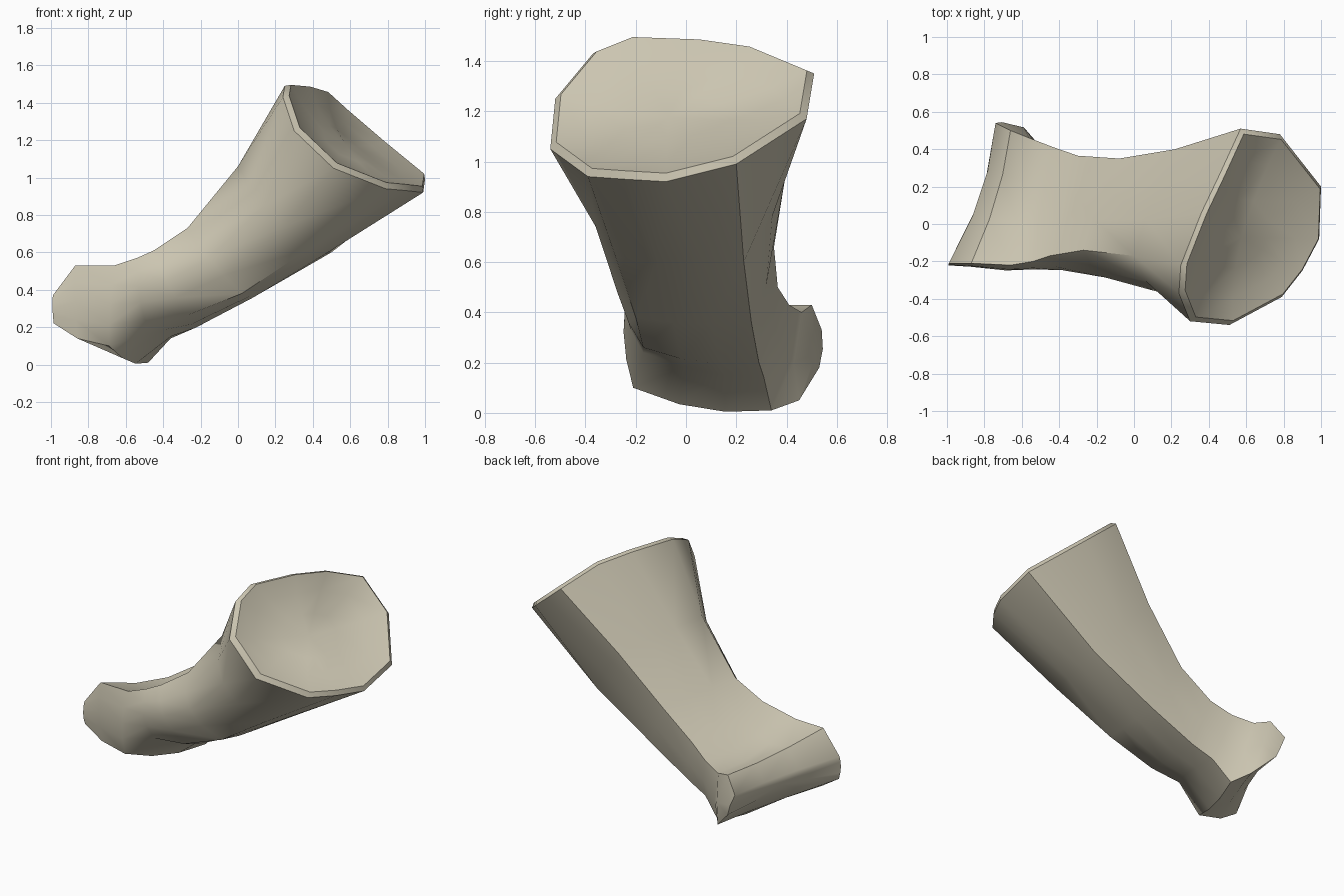
import bpy
import bmesh
from mathutils import Vector

cube = bpy.data.objects.get("Cube")
if cube:
    bpy.data.objects.remove(cube, do_unlink=True)

ivory = bpy.data.materials.new("warm ivory")
ivory.use_nodes = True
ivory.diffuse_color = (0.60, 0.56, 0.44, 1)
ivory.node_tree.nodes["Principled BSDF"].inputs["Base Color"].default_value = ivory.diffuse_color

# Segments on the upper, back, lower and front side of every cross-section
SEGMENTS = (3, 2, 3, 4)
PIVOT = Vector((-0.6, 0.15, 0.27))


def section(corners, bulges, knuckle=False):
    """Closed four-sided ring whose sides bow out (or in) by the given amounts."""
    corners = [Vector(c) for c in corners]
    centre = sum(corners, Vector()) / len(corners)
    ring = []
    for side, count in enumerate(SEGMENTS):
        a, b = corners[side], corners[(side + 1) % len(corners)]
        middle = (a + b) / 2
        hub = centre.copy()
        if knuckle and side in (0, 2):
            hub = Vector((PIVOT.x, middle.y, PIVOT.z))
        outward = (middle - hub).normalized()
        for i in range(count):
            t = i / count
            ring.append(a.lerp(b, t) + outward * bulges[side] * 4 * t * (1 - t))
    return ring


def mean(points):
    return sum(points, Vector()) / len(points)


def scaled(ring, factor, push):
    """Copy of a ring shrunk to its centre and moved along its normal."""
    normal = Vector((0.62, 0, 0.78)).normalized()
    return [mean(ring).lerp(p, factor) + normal * push for p in ring]


def add_cap(bm, ring, tip):
    """Fan of triangles closing a ring."""
    hub = bm.verts.new(tip)
    for i, v in enumerate(ring):
        bm.faces.new((v, ring[(i + 1) % len(ring)], hub))


# Flared upper rim
rim = [Vector(p) for p in (
    (.25, -.22, 1.49), (.36, .06, 1.48), (.46, .27, 1.45),
    (.57, .51, 1.35), (.78, .48, 1.17),
    (1, .2, .99), (.99, -.08, .92), (.9, -.25, .93),
    (.79, -.39, .94), (.51, -.54, 1.05), (.3, -.52, 1.25), (.24, -.37, 1.43))]

# Shallow socket inside the rim, then the rim, shaft and knuckle
rings = [
    scaled(rim, 0.35, -0.035),
    scaled(rim, 0.7, -0.015),
    scaled(rim, 0.95, 0.025),
    rim,
    section(((0, -.17, 1.06), (.22, .4, .97), (.5, .23, .6), (.38, -.28, .62)),
            (.02, .03, .02, .15)),
    section(((-.27, -.14, .73), (-.08, .35, .66), (.08, .26, .36), (.02, -.2, .38)),
            (.01, .015, .02, .12)),
    section(((-.45, -.17, .61), (-.3, .365, .5), (-.22, .29, .2), (-.28, -.17, .26)),
            (-.02, .02, .03, .08)),
    section(((-.54, -.2, .57), (-.43, .41, .43), (-.36, .31, .14), (-.5, -.17, .24)),
            (-.03, .02, .06, .06), True),
    section(((-.66, -.22, .53), (-.56, .46, .4), (-.48, .34, .01), (-.69, -.21, .1)),
            (-.05, .03, .04, .035), True),
    section(((-.87, -.21, .53), (-.66, .5, .43), (-.55, .45, .05), (-.86, -.21, .14)),
            (-.05, .045, -.01, .02), True),
    section(((-.99, -.21, .37), (-.74, .54, .33), (-.68, .53, .18), (-.985, -.21, .22)),
            (-.05, .01, -.05, .012), True),
]

bm = bmesh.new()
loops = [[bm.verts.new(p) for p in ring] for ring in rings]
for upper, lower in zip(loops, loops[1:]):
    for i in range(len(upper)):
        j = (i + 1) % len(upper)
        bm.faces.new((upper[i], upper[j], lower[j], lower[i]))
add_cap(bm, loops[0], mean(rings[0]))
# The knuckle closes along its groove, midway between upper and lower sides
add_cap(bm, loops[-1], mean([rings[-1][i] for i in (1, 2, 6, 7)]))
bmesh.ops.recalc_face_normals(bm, faces=bm.faces)

mesh = bpy.data.meshes.new("bone")
bm.to_mesh(mesh)
bm.free()
mesh.materials.append(ivory)
bone = bpy.data.objects.new("bone", mesh)
bpy.context.collection.objects.link(bone)

# Smooth sides with crisp rim and knuckle edges
bpy.ops.object.select_all(action='DESELECT')
bone.select_set(True)
bpy.context.view_layer.objects.active = bone
bpy.ops.object.shade_smooth_by_angle(angle=0.75)
